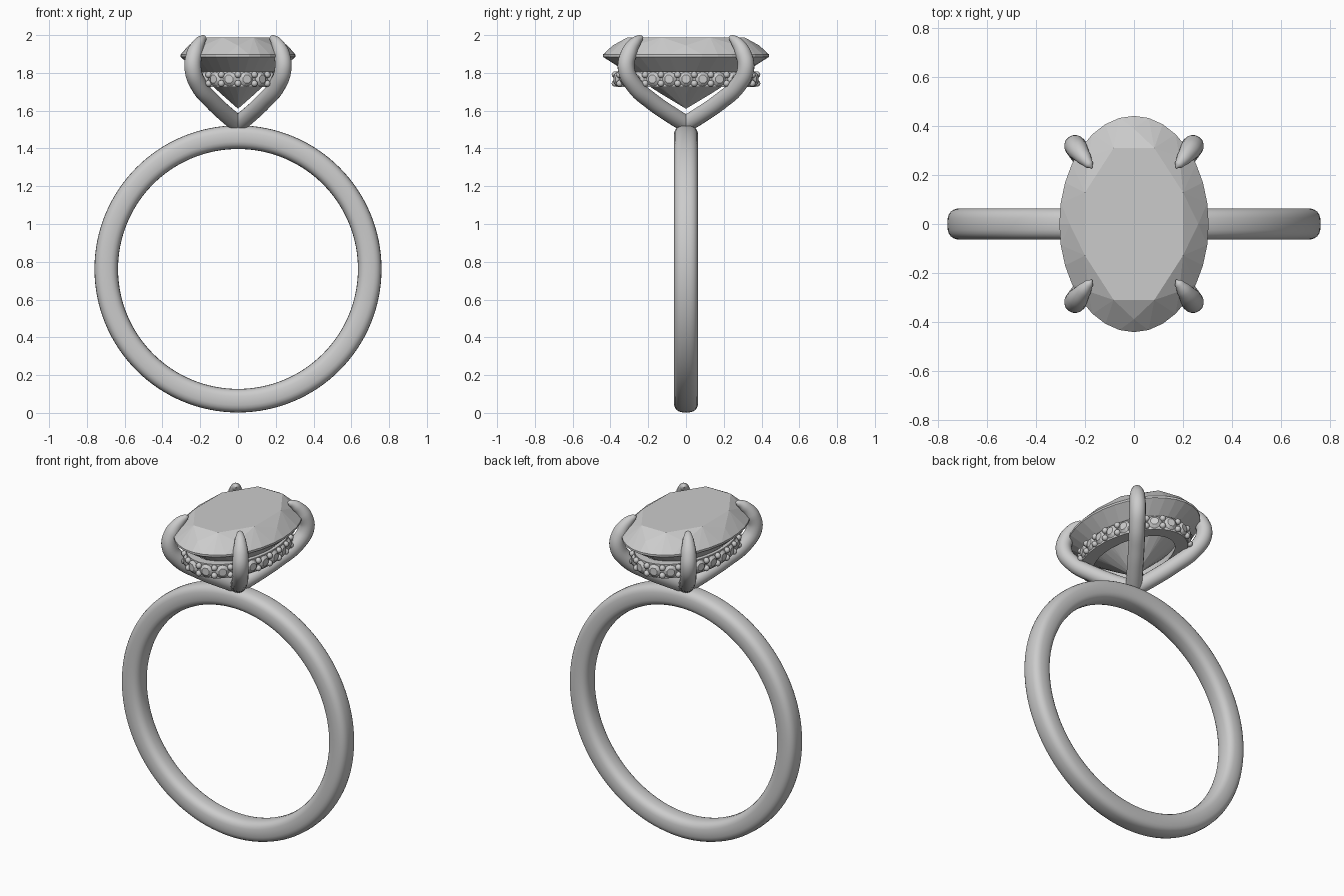
import bpy, bmesh, math
from mathutils import Vector, Matrix

if "Cube" in bpy.data.objects:
    bpy.data.objects.remove(bpy.data.objects["Cube"])

TAU = 2 * math.pi


def finish(bm, name, smooth=None):
    bmesh.ops.recalc_face_normals(bm, faces=bm.faces)
    me = bpy.data.meshes.new(name)
    bm.to_mesh(me)
    bm.free()
    ob = bpy.data.objects.new(name, me)
    bpy.context.collection.objects.link(ob)
    if smooth:
        bpy.ops.object.select_all(action='DESELECT')
        ob.select_set(True)
        bpy.context.view_layer.objects.active = ob
        bpy.ops.object.shade_smooth_by_angle(angle=math.radians(smooth))
    return ob


def loft_loop(name, rings, smooth):
    """Skin a closed loop of closed cross-sections."""
    bm = bmesh.new()
    vs = [[bm.verts.new(p) for p in r] for r in rings]
    n, m = len(vs), len(vs[0])
    for i in range(n):
        for j in range(m):
            a, b = vs[i], vs[(i + 1) % n]
            bm.faces.new((a[j], a[(j + 1) % m], b[(j + 1) % m], b[j]))
    return finish(bm, name, smooth)


def oval(a, b, z, n, off=0.0):
    return [Vector((a * math.cos(TAU * (i + off) / n), b * math.sin(TAU * (i + off) / n), z))
            for i in range(n)]


def hull(bm, pts):
    vs = [bm.verts.new(p) for p in pts]
    bmesh.ops.convex_hull(bm, input=vs)


# Band: rounded-square section swept round the finger
def sgnpow(v, p):
    return math.copysign(abs(v) ** p, v)


section = [(0.0625 * sgnpow(math.cos(TAU * j / 24), 0.72), 0.064 * sgnpow(math.sin(TAU * j / 24), 0.72))
           for j in range(24)]
rings = []
for i in range(128):
    t = TAU * i / 128
    rings.append([((0.6975 + r) * math.cos(t), y, 0.762 + (0.6975 + r) * math.sin(t)) for r, y in section])
loft_loop("band", rings, 50)

# Oval brilliant-cut centre stone
bm = bmesh.new()
pts = oval(0.216, 0.335, 1.988, 8, 0.5)          # table
pts += oval(0.262, 0.388, 1.945, 8)              # star points
pts += oval(0.304, 0.440, 1.897, 32)             # girdle
pts += oval(0.304, 0.440, 1.885, 32)
pts += oval(0.085, 0.125, 1.685, 8)              # pavilion
pts.append(Vector((0, 0, 1.61)))
hull(bm, pts)
bmesh.ops.dissolve_limit(bm, angle_limit=0.01, verts=bm.verts, edges=bm.edges)
finish(bm, "centre_stone")

# Hidden halo rail under the stone
rings = []
for i in range(96):
    c, s = math.cos(TAU * i / 96), math.sin(TAU * i / 96)
    rings.append([(a * c, b * s, z) for a, b, z in (
        (0.238, 0.368, 1.724), (0.238, 0.368, 1.808), (0.19, 0.32, 1.808), (0.165, 0.29, 1.724))])
loft_loop("halo_rail", rings, 40)

# Evenly spaced stations along the halo oval
HA, HB, COUNT = 0.238, 0.368, 22
path = oval(HA, HB, 1.767, 2200)
lengths = [0.0]
for i in range(2200):
    lengths.append(lengths[-1] + (path[(i + 1) % 2200] - path[i]).length)


def station(u):
    target = (u % 1.0) * lengths[-1]
    i = next(k for k in range(2200) if lengths[k + 1] >= target)
    p = path[i]
    out = Vector((p.x / HA ** 2, p.y / HB ** 2, 0)).normalized()
    return p, out


gems, beads = bmesh.new(), bmesh.new()
for k in range(COUNT):
    # small accent stone facing outward
    p, out = station(k / COUNT)
    rot = out.to_track_quat('Z', 'Y').to_matrix().to_4x4()
    m = Matrix.Translation(p) @ rot
    shape = oval(0.023, 0.023, 0.018, 8, 0.5) + oval(0.038, 0.038, 0.004, 16) + oval(0.02, 0.02, -0.012, 8)
    hull(gems, [m @ v for v in shape])
    # pair of beads between stones
    p, out = station((k + 0.5) / COUNT)
    for dz in (-0.023, 0.023):
        bmesh.ops.create_uvsphere(beads, u_segments=12, v_segments=8, radius=0.0175,
                                  matrix=Matrix.Translation(p + out * 0.008 + Vector((0, 0, dz))))
finish(gems, "halo_stones")
finish(beads, "halo_beads", 60)

# Claw prong: tapered curve, mirrored to all four corners
claw = [(0.008, 0.010, 1.535, 1.0), (0.065, 0.085, 1.582, 1.0), (0.135, 0.180, 1.648, 1.0),
        (0.208, 0.275, 1.735, 1.0), (0.239, 0.317, 1.825, 1.0), (0.229, 0.302, 1.905, 0.95),
        (0.203, 0.268, 1.962, 0.68), (0.181, 0.240, 1.985, 0.38), (0.171, 0.227, 1.990, 0.04)]
cu = bpy.data.curves.new("claw_prongs", 'CURVE')
cu.dimensions = '3D'
cu.bevel_depth = 0.045
cu.bevel_resolution = 6
cu.use_fill_caps = True
sp = cu.splines.new('BEZIER')
sp.resolution_u = 6
sp.bezier_points.add(len(claw) - 1)
for bp, (x, y, z, r) in zip(sp.bezier_points, claw):
    bp.co = (x, y, z)
    bp.radius = r
    bp.handle_left_type = bp.handle_right_type = 'AUTO'
prong = bpy.data.objects.new("claw_prongs", cu)
bpy.context.collection.objects.link(prong)
bpy.ops.object.select_all(action='DESELECT')
prong.select_set(True)
bpy.context.view_layer.objects.active = prong
bpy.ops.object.convert(target='MESH')
prong = bpy.context.view_layer.objects.active
bpy.ops.object.shade_smooth_by_angle(angle=math.radians(50))
mir = prong.modifiers.new("four_corners", 'MIRROR')
mir.use_axis = (True, True, False)
mir.use_mirror_merge = False
